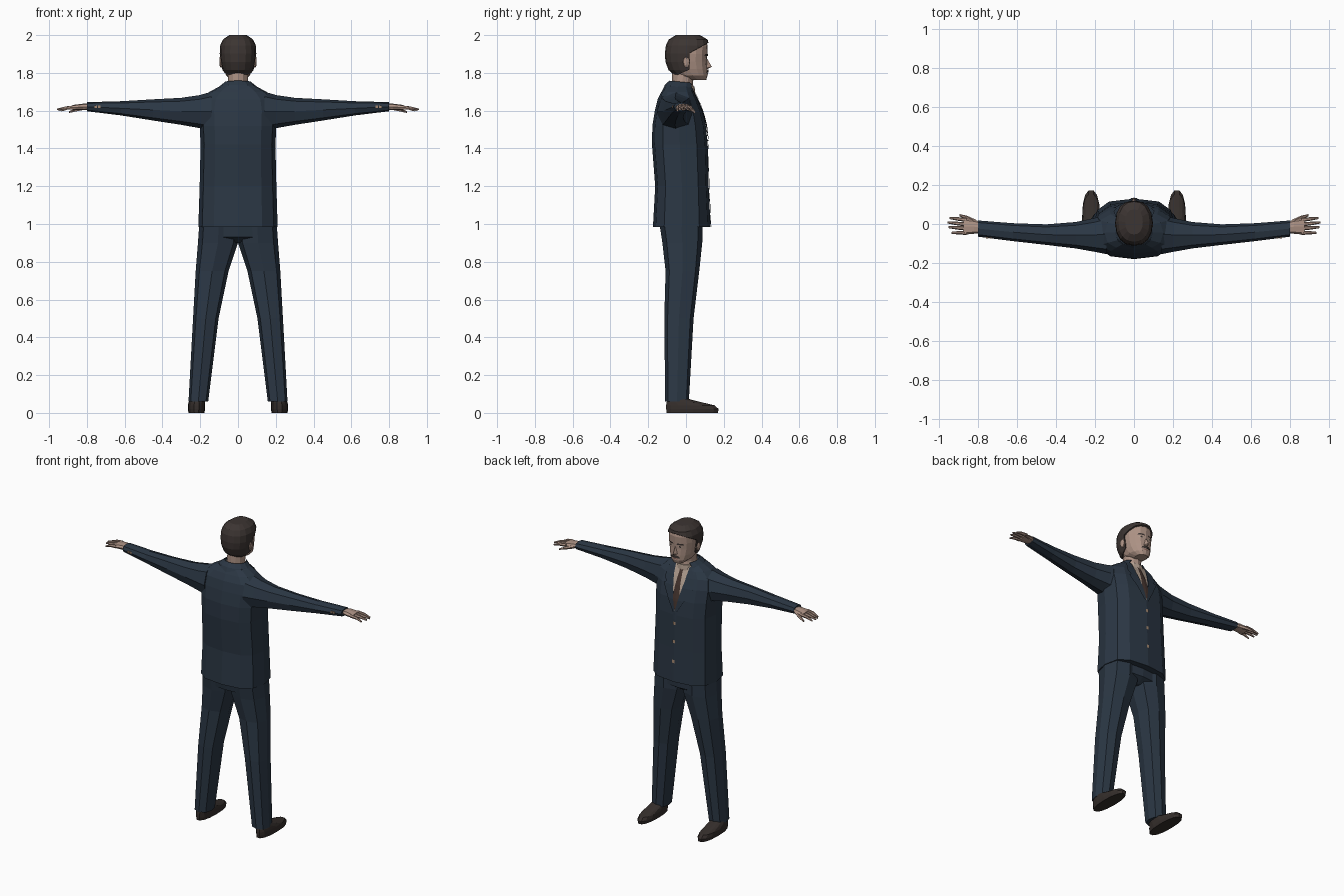
import bpy, bmesh, math
from mathutils import Vector
from mathutils.bvhtree import BVHTree

if "Cube" in bpy.data.objects:
    bpy.data.objects.remove(bpy.data.objects["Cube"])


def mat(name, rgb):
    m = bpy.data.materials.new(name)
    m.diffuse_color = (*rgb, 1)
    m.use_nodes = True
    m.node_tree.nodes["Principled BSDF"].inputs["Base Color"].default_value = m.diffuse_color
    return m


SUIT = mat("navy cloth", (0.024, 0.038, 0.058))
SKIN = mat("skin", (0.42, 0.29, 0.235))
HAIR = mat("dark brown hair", (0.045, 0.035, 0.032))
SHOE = mat("shoe leather", (0.036, 0.028, 0.025))
SHIRT = mat("cream shirt", (0.45, 0.35, 0.28))
TIE = mat("brown tie", (0.06, 0.035, 0.028))
BUTTON = mat("tan button", (0.36, 0.24, 0.16))
LIP = mat("lips", (0.25, 0.12, 0.10))


def make(name, bm, *mats):
    bmesh.ops.recalc_face_normals(bm, faces=bm.faces)
    me = bpy.data.meshes.new(name)
    bm.to_mesh(me)
    bm.free()
    for m in mats:
        me.materials.append(m)
    ob = bpy.data.objects.new(name, me)
    bpy.context.collection.objects.link(ob)
    return ob


def section(a0, a1, b0, b1, n=12, p=2.6, start=0.0, sweep=360.0):
    """Rounded-box outline between a0..a1 and b0..b1."""
    pts = []
    steps = n if sweep == 360 else n - 1
    for i in range(n):
        t = math.radians(start + sweep * i / steps)
        c, s = math.cos(t), math.sin(t)
        u = math.copysign(abs(c) ** (2 / p), c)
        v = math.copysign(abs(s) ** (2 / p), s)
        pts.append(((a0 + a1 + (a1 - a0) * u) / 2, (b0 + b1 + (b1 - b0) * v) / 2))
    return pts


def loft_bm(rings, closed=True):
    bm = bmesh.new()
    vs = [[bm.verts.new(p) for p in r] for r in rings]
    n = len(vs[0])
    for a, b in zip(vs, vs[1:]):
        for i in range(n if closed else n - 1):
            j = (i + 1) % n
            bm.faces.new((a[i], a[j], b[j], b[i]))
    if closed:
        bm.faces.new(vs[0])
        bm.faces.new(vs[-1])
    return bm


def z_rings(rows, tilt=0.0, **k):
    """Rows of (z, x0, x1, y0, y1); tilt raises the rear."""
    return [[(x, y, z - tilt * y) for x, y in section(x0, x1, y0, y1, **k)]
            for z, x0, x1, y0, y1 in rows]


def x_rings(rows, s, **k):
    """Rows of (x, y0, y1, z0, z1) on side s."""
    return [[(s * x, y, z) for y, z in section(y0, y1, z0, z1, **k)]
            for x, y0, y1, z0, z1 in rows]


def sym(rows):
    return [(z, -w, w, b, f) for z, w, b, f in rows]


def tree(ob):
    return BVHTree.FromPolygons([v.co for v in ob.data.vertices],
                                [p.vertices for p in ob.data.polygons])


def strip(name, rows, m, bvh, lift=0.004, sub=4, cols=4):
    """Thin plate draped on the front; rows of (z, x0, x1)."""
    full = [rows[0]]
    for a, b in zip(rows, rows[1:]):
        full += [tuple(p + (q - p) * k / sub for p, q in zip(a, b)) for k in range(1, sub + 1)]
    rings = []
    for z, x0, x1 in full:
        ring = []
        for c in range(cols + 1):
            x = x0 + (x1 - x0) * c / cols
            hit = bvh.ray_cast(Vector((x, 2, z)), Vector((0, -1, 0)))[0]
            ring.append((x, (hit.y if hit else 0.02) + lift, z))
        rings.append(ring)
    ob = make(name, loft_bm(rings, False), m)
    # normals toward the front
    if sum(p.normal.y for p in ob.data.polygons) < 0:
        ob.data.flip_normals()
    return ob


# Jacket body
jacket = make("jacket", loft_bm(z_rings(sym([
    (0.985, .21, -.175, .13), (1.2, .203, -.163, .12), (1.42, .198, -.18, .115),
    (1.52, .203, -.178, .105), (1.6, .207, -.165, .085), (1.66, .195, -.15, .06),
    (1.70, .15, -.13, .04), (1.73, .095, -.11, .025)]), p=2.8)), SUIT)
jb = tree(jacket)

# Jacket collar, open at the throat
collar = make("jacket_collar", loft_bm(z_rings(
    sym([(1.695, .118, -.125, .05), (1.725, .098, -.112, .045), (1.75, .068, -.088, .04)]),
    tilt=0.1, n=11, p=2.2, start=128, sweep=284), False), SUIT)
collar.modifiers.new("thickness", 'SOLIDIFY').thickness = 0.006

# Shirt, tie, front edge and buttons
make("shirt_collar", loft_bm(z_rings(sym([
    (1.69, .066, -.08, .05), (1.735, .06, -.077, .045)]), tilt=0.15, p=2.2)), SHIRT)
strip("shirt_front", [(1.725, -.06, .06), (1.45, -.004, .004)], SHIRT, jb, .003, 8)
strip("tie", [(1.72, -.016, .016), (1.69, -.011, .011), (1.53, -.024, .024), (1.46, -.005, .005)],
      TIE, jb, .007)
strip("front_edge", [(1.45, -.012, .012), (.987, -.02, .02)], SUIT, jb, .004, 8)
for i, z in enumerate((1.37, 1.25, 1.12)):
    strip(f"jacket_button_{i}", [(z + .01, -.009, .009), (z - .01, -.009, .009)], BUTTON, jb, .009, 1, 1)

# Hips
make("hips", loft_bm(z_rings(sym([
    (.90, .03, -.07, .04), (.93, .207, -.128, .085), (1.04, .2, -.145, .09)]), p=2.8)), SUIT)

for s, side in ((1, "right"), (-1, "left")):
    # Lapels
    strip(f"lapel_{side}", [(1.722, s * .05, s * .09), (1.64, s * .042, s * .105),
                            (1.61, s * .036, s * .09), (1.60, s * .034, s * .105),
                            (1.44, 0, s * .012)], SUIT, jb, .008)

    # Sleeve
    make(f"sleeve_{side}", loft_bm(x_rings([
        (.14, -.155, .05, 1.49, 1.70), (.205, -.142, .03, 1.508, 1.682),
        (.30, -.125, .01, 1.525, 1.668), (.45, -.107, -.002, 1.548, 1.66),
        (.62, -.088, .004, 1.575, 1.65), (.80, -.065, .018, 1.597, 1.645)],
        s, n=8, p=2.4)), SUIT)
    for i, x in enumerate((.735, .752)):
        bm = bmesh.new()
        bmesh.ops.create_cube(bm, size=.013)
        bmesh.ops.translate(bm, verts=bm.verts, vec=(s * x, -.068, 1.62))
        make(f"cuff_button_{side}_{i}", bm, BUTTON)

    # Hand: palm, four fingers and thumb
    make(f"palm_{side}", loft_bm(x_rings([
        (.78, -.045, .01, 1.605, 1.637), (.82, -.05, .022, 1.603, 1.637),
        (.875, -.055, .03, 1.602, 1.630)], s, n=8)), SKIN)
    fingers = [(.945, .022, .030, 1.603), (.957, -.002, .008, 1.607),
               (.952, -.023, -.016, 1.605), (.935, -.045, -.045, 1.600)]
    for i, (tip, y, yt, zt) in enumerate(fingers):
        mid = (.865 + tip) / 2
        make(f"finger_{side}_{i}", loft_bm(x_rings([
            (.86, y - .011, y + .011, 1.606, 1.630),
            (mid, (y + yt) / 2 - .009, (y + yt) / 2 + .009, 1.605, 1.624),
            (tip, yt - .005, yt + .005, zt - .005, zt + .005)], s, n=6, p=2)), SKIN)
    make(f"thumb_{side}", loft_bm(x_rings([
        (.81, -.01, .022, 1.604, 1.63), (.855, .02, .042, 1.595, 1.615),
        (.895, .04, .051, 1.587, 1.598)], s, n=6, p=2)), SKIN)

    # Trouser leg
    def mirrored(rows):
        return [(z, s * a, s * b, y0, y1) for z, a, b, y0, y1 in rows]
    make(f"trouser_leg_{side}", loft_bm(z_rings(mirrored([
        (.06, .158, .262, -.11, .015), (.5, .103, .238, -.115, .04),
        (.75, .05, .224, -.108, .07), (.9, .0, .212, -.125, .086),
        (1.03, .0, .203, -.145, .09)]), n=8, p=2.7)), SUIT)

    # Shoe
    make(f"shoe_{side}", loft_bm(z_rings(mirrored([
        (0, .178, .262, -.105, .172), (.02, .174, .266, -.108, .176),
        (.04, .174, .266, -.108, .155), (.055, .175, .262, -.105, .09),
        (.075, .18, .255, -.095, .01)]), n=14, p=2.3)), SHOE)

# Neck
make("neck", loft_bm(z_rings(sym([
    (1.69, .062, -.075, .045), (1.75, .054, -.075, .036), (1.81, .054, -.075, .05)]), p=2)), SKIN)

# Head, cut along the hairline and with the hair raised
bm = loft_bm(z_rings(sym([
    (1.763, .036, .02, .107), (1.785, .062, -.045, .114), (1.82, .075, -.085, .113),
    (1.86, .083, -.1, .111), (1.90, .088, -.103, .113), (1.94, .087, -.099, .115),
    (1.97, .074, -.085, .108), (1.992, .042, -.05, .07)]), n=16, p=2.3))
cuts = [(Vector((0, .115, 1.957)), Vector((0, -.55, 1)).normalized()),
        (Vector((0, .018, 0)), Vector((0, -1, 0))),
        (Vector((0, 0, 1.83)), Vector((0, .0, 1))),
        (Vector((0, -.09, 1.775)), Vector((0, -.45, 1)).normalized())]
for co, no in cuts:
    bmesh.ops.bisect_plane(bm, geom=bm.verts[:] + bm.edges[:] + bm.faces[:], plane_co=co, plane_no=no)
bmesh.ops.recalc_face_normals(bm, faces=bm.faces)
hair = []
for f in bm.faces:
    top, rear, _, nape = [(f.calc_center_median() - co).dot(no) > 0 for co, no in cuts]
    if top or (rear and nape):
        f.material_index = 1
        hair.append(f)
bm.normal_update()
shift = {v.index: None for v in bm.verts}
out = bmesh.ops.extrude_face_region(bm, geom=hair)
bmesh.ops.delete(bm, geom=[f for f in hair if f.is_valid], context='FACES_ONLY')
bm.normal_update()
raised = [v for v in out['geom'] if isinstance(v, bmesh.types.BMVert)]
for v in raised:
    d = v.co - Vector((0, 0, 1.88))
    v.co += d.normalized() * .009
for f in bm.faces:
    if any(v in raised for v in f.verts):
        f.material_index = 1
head = make("head", bm, SKIN, HAIR)
hb = tree(head)

# Nose
bm = bmesh.new()
v = [bm.verts.new(p) for p in ((0, .108, 1.882), (-.016, .107, 1.826), (.016, .107, 1.826),
                               (0, .137, 1.832), (0, .108, 1.818))]
for idx in ((0, 1, 3), (0, 3, 2), (1, 4, 3), (4, 2, 3), (0, 2, 4, 1)):
    bm.faces.new([v[i] for i in idx])
make("nose", bm, SKIN)

# Face details
strip("moustache", [(1.819, -.014, .014), (1.812, -.03, .03), (1.802, -.034, .034)], HAIR, hb, .006, 2, 6)
strip("mouth", [(1.799, -.02, .02), (1.792, -.016, .016)], LIP, hb, .003, 1)
for s, side in ((1, "right"), (-1, "left")):
    strip(f"eyebrow_{side}", [(1.899, s * .014, s * .05), (1.89, s * .012, s * .054)], HAIR, hb, .005, 1)
    strip(f"eye_{side}", [(1.882, s * .02, s * .045), (1.873, s * .018, s * .047)], SHIRT, hb, .002, 1)
    strip(f"iris_{side}", [(1.883, s * .027, s * .038), (1.873, s * .027, s * .038)], HAIR, hb, .004, 1)
    # Ear
    make(f"ear_{side}", loft_bm(x_rings([
        (.076, -.008, .02, 1.83, 1.88), (.093, -.016, .018, 1.828, 1.886),
        (.098, -.014, .008, 1.84, 1.882)], s, n=8, p=2)), SKIN)
